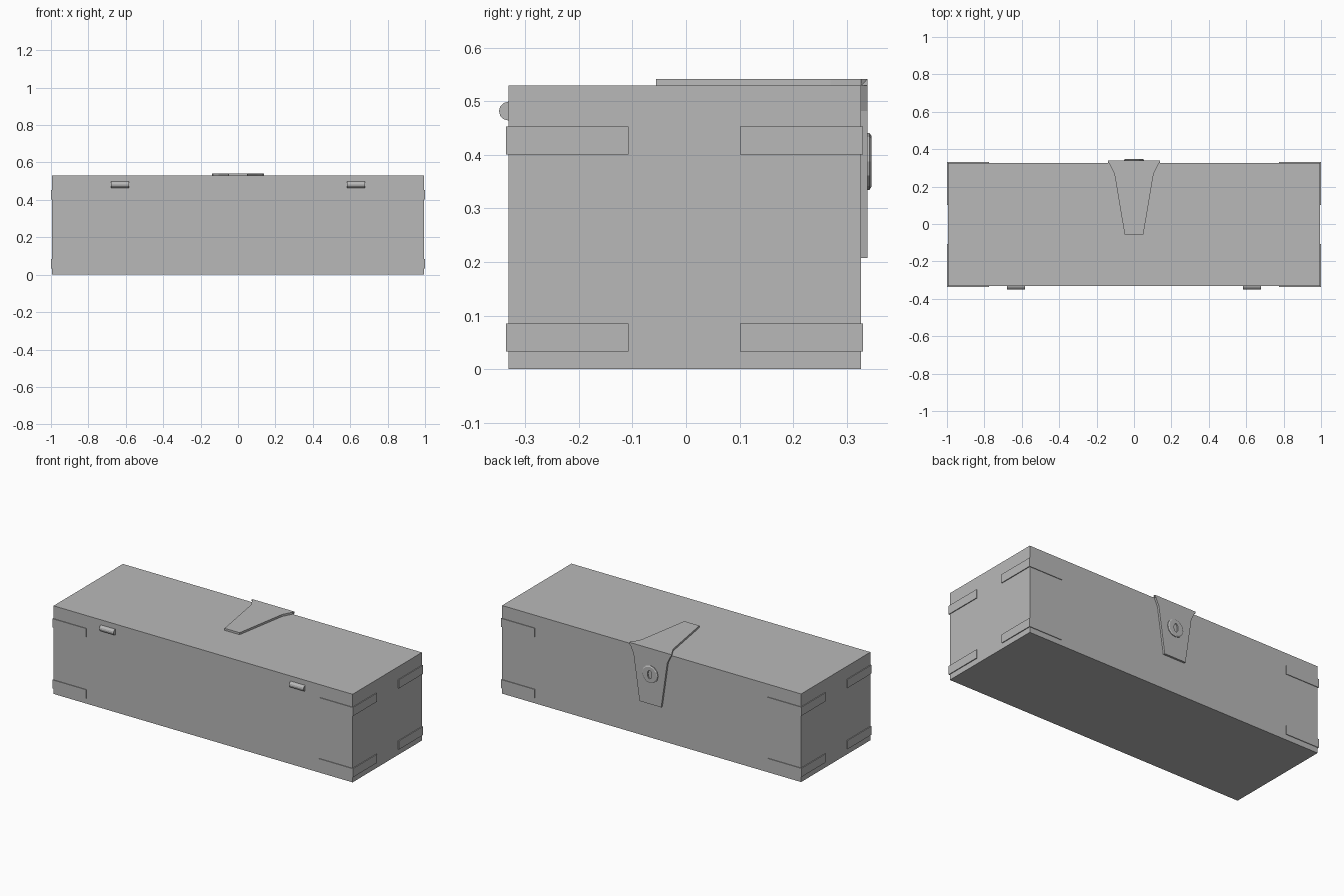
import bpy
import bmesh
from math import cos, sin, pi

if "Cube" in bpy.data.objects:
    bpy.data.objects.remove(bpy.data.objects["Cube"])

grey = bpy.data.materials.new("plain grey")
grey.use_nodes = True
colour = (0.485, 0.485, 0.485, 1)
grey.diffuse_color = colour
grey.node_tree.nodes["Principled BSDF"].inputs["Base Color"].default_value = colour


def loft(name, rings):
    """Skin a stack of equal-length point rings and cap both ends."""
    bm = bmesh.new()
    rows = [[bm.verts.new(p) for p in ring] for ring in rings]
    n = len(rows[0])
    for a, b in zip(rows, rows[1:]):
        for i in range(n):
            j = (i + 1) % n
            bm.faces.new((a[i], a[j], b[j], b[i]))
    bm.faces.new(rows[0])
    bm.faces.new(rows[-1])
    bmesh.ops.recalc_face_normals(bm, faces=bm.faces[:])
    mesh = bpy.data.meshes.new(name)
    bm.to_mesh(mesh)
    bm.free()
    mesh.materials.append(grey)
    obj = bpy.data.objects.new(name, mesh)
    bpy.context.collection.objects.link(obj)
    return obj


def upright(name, outline, z0, z1):
    """Extrude an (x, y) outline along z."""
    return loft(name, [[(x, y, z) for x, y in outline] for z in (z0, z1)])


def mirrored(half):
    """Complete a right-hand half outline across x = 0."""
    return half + [(-x, v) for x, v in reversed(half)]


# Chest body
W, FRONT, BACK, TOP = 0.995, -0.332, 0.327, 0.53
upright("chest_body", mirrored([(W, FRONT), (W, BACK)]), 0, TOP)

# Thin L-shaped straps wrapped around the four upright edges
for level, z in (("lower", 0.033), ("upper", 0.401)):
    for side, sx in (("left", 1), ("right", -1)):
        for end, face, sy, reach in (("front", FRONT, -1, -0.107),
                                     ("back", BACK, 1, 0.101)):
            out = face + sy * 0.004
            strap = [(1, out), (1, reach), (W - 0.003, reach),
                     (W - 0.003, face - sy * 0.003),
                     (0.775, face - sy * 0.003), (0.775, out)]
            upright(f"{level}_{end}_{side}_strap",
                    [(sx * x, y) for x, y in strap], z, z + 0.052)

# Rounded hinge barrels on the front
for side, x in (("left", 0.632), ("right", -0.632)):
    loft(f"{side}_hinge", [[(x + d, FRONT + 0.0175 * cos(a * pi / 6),
                             0.482 + 0.0175 * sin(a * pi / 6)) for a in range(12)]
                           for d in (-0.048, 0.048)])

# Latch: tapered flap over the lid, folded down the back
upright("latch_top_flap",
        mirrored([(0.05, -0.056), (0.105, 0.27), (0.14, 0.339)]), TOP, 0.542)
hasp = mirrored([(0.072, 0.207), (0.112, 0.482), (0.14, 0.542)])
loft("latch_back_flap", [[(x, y, z) for x, z in hasp] for y in (BACK, 0.339)])

# Chamfered round lock with a recessed oval keyhole
loft("lock_plate", [[(rx * cos(a * pi / 6), y, 0.388 + rz * sin(a * pi / 6))
                     for a in range(12)]
                    for rx, rz, y in ((0.053, 0.053, 0.336), (0.053, 0.053, 0.343),
                                      (0.047, 0.047, 0.347), (0.014, 0.026, 0.347),
                                      (0.014, 0.026, 0.3395))])
